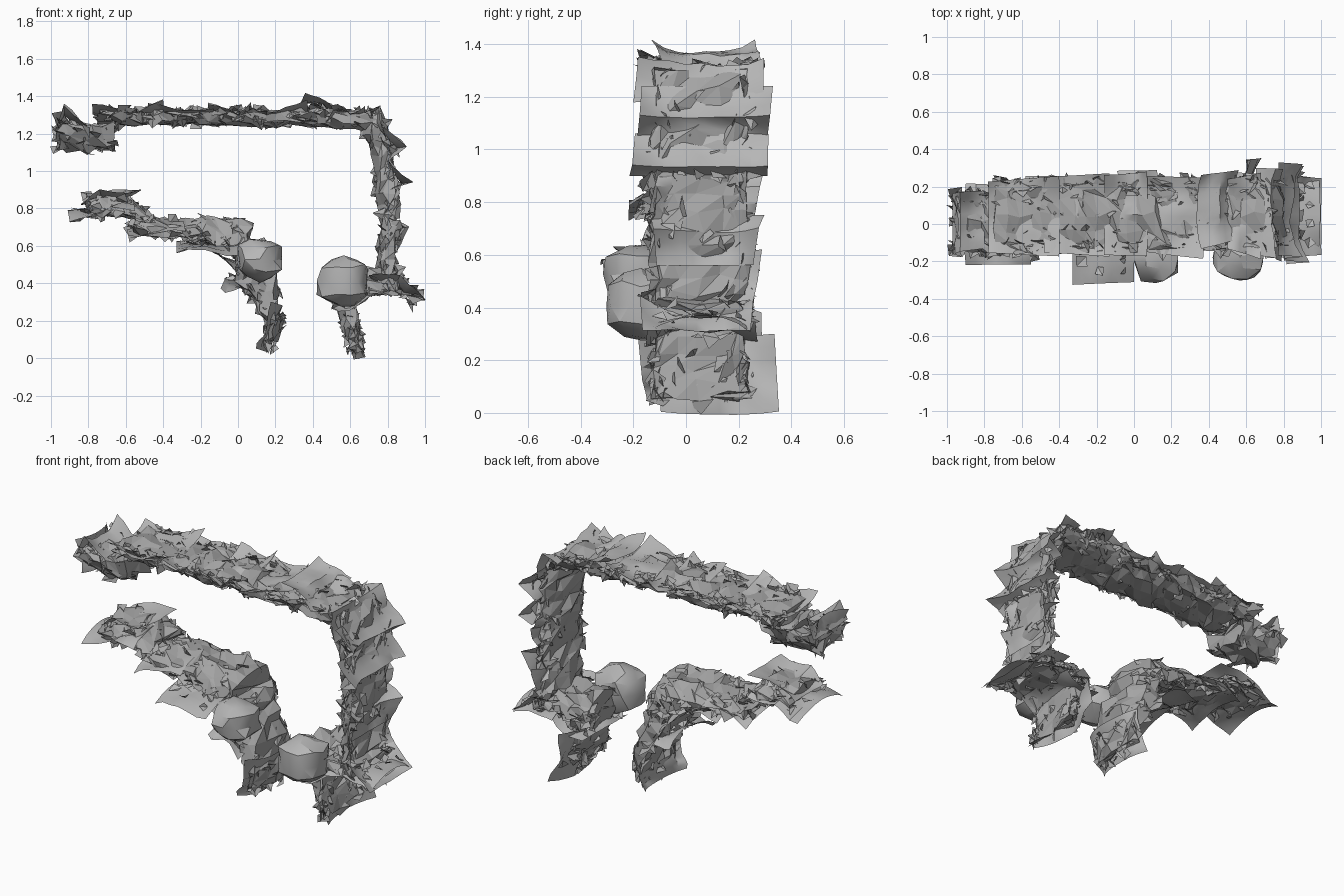
import bpy, bmesh, math, random
from mathutils import Vector, noise

if "Cube" in bpy.data.objects:
    bpy.data.objects.remove(bpy.data.objects["Cube"])

random.seed(11)


def stone(name, g):
    m = bpy.data.materials.new(name)
    m.diffuse_color = (g, g, g, 1)
    m.use_nodes = True
    m.node_tree.nodes["Principled BSDF"].inputs["Base Color"].default_value = m.diffuse_color
    return m


SHEET, CORE = stone("sheet_stone", .47), stone("core_stone", .38)


def finish(bm, name, mat, smooth=0):
    me = bpy.data.meshes.new(name)
    bm.to_mesh(me)
    bm.free()
    me.materials.append(mat)
    if smooth:
        me.polygons.foreach_set("use_smooth", [True] * len(me.polygons))
        me.set_sharp_from_angle(angle=math.radians(smooth))
    ob = bpy.data.objects.new(name, me)
    bpy.context.collection.objects.link(ob)
    return ob


def jit(a):
    return Vector([random.uniform(-a, a) for _ in range(3)])


def lerp_path(pts, t):
    """Point on a polyline, t in 0..1 by segment index."""
    f = t * (len(pts) - 1)
    i = min(int(f), len(pts) - 2)
    return Vector(pts[i]).lerp(Vector(pts[i + 1]), f - i)


def resample(pts, step):
    out = []
    for a, b in zip(pts, pts[1:]):
        a, b = Vector(a), Vector(b)
        n = max(1, round((b - a).length / step))
        out += [a.lerp(b, i / n) for i in range(n)]
    return out + [Vector(pts[-1])]


def shard(bm, p, n, size):
    """Bent chip of stone lying roughly across direction n."""
    n = (n.normalized() + jit(.75)).normalized()
    u = n.cross(jit(1)).normalized()
    w = n.cross(u)
    a, b = size * random.uniform(.6, 1), size * random.uniform(.5, .8)
    v = [bm.verts.new(p + q) for q in
         (u * a, w * b - n * size * .3, -u * a * .8, -w * b - n * size * .2)]
    bm.faces.new((v[0], v[1], v[2]))
    bm.faces.new((v[0], v[2], v[3]))


def rock_band(name, path, yc=.05, half=.18, ring=16):
    """Jagged rock core along (x, z, half thickness) points: flat outside,
    rounded inside, with loose chips."""
    bm = bmesh.new()
    pts = resample(path, .06)
    rings, chips = [], []
    for i, p in enumerate(pts):
        a, b = pts[max(i - 1, 0)], pts[min(i + 1, len(pts) - 1)]
        d = Vector((b.x - a.x, 0, b.y - a.y)).normalized()
        n = Vector((-d.z, 0, d.x))
        row = []
        for k in range(ring):
            t = 2 * math.pi * k / ring
            c, s = math.cos(t), math.sin(t)
            y = math.copysign(abs(c) ** .7, c) * half
            h = (.75 if s > -.01 else 1.7 * abs(s) ** .8 * -1 + .7) * p.z
            q = Vector((p.x, yc + y, p.y)) + n * h * random.uniform(.7, 1.15) + jit(.02)
            row.append(bm.verts.new(q))
            if random.random() < .5:
                out = Vector((0, y * 3, 0)) + n * (.3 if s > .1 else -.6)
                chips.append((q - n * h * .12, out, random.uniform(.035, .07)))
        rings.append(row)
    for r0, r1 in zip(rings, rings[1:]):
        for k in range(ring):
            m = (k + 1) % ring
            bm.faces.new((r0[k], r0[m], r1[m]))
            bm.faces.new((r0[k], r1[m], r1[k]))
    for r in (rings[0], rings[-1]):
        c = bm.verts.new(sum((v.co for v in r), Vector()) / ring)
        for k in range(ring):
            bm.faces.new((r[k], r[(k + 1) % ring], c))
    bmesh.ops.recalc_face_normals(bm, faces=bm.faces[:])
    for c in chips:
        shard(bm, *c)
    return finish(bm, name, CORE)


def slab(name, prof, y0, y1, sag=.06, nu=6, nv=8):
    """Wavy stone sheet swept across y from an (x, z) profile; its corners
    stick out and its middle sags back onto the rock. Chips lie on it."""
    bm = bmesh.new()
    off = Vector((random.uniform(0, 50), 0, 0))
    d = (Vector(prof[-1]) - Vector(prof[0])).normalized()
    inward = Vector((d.y, 0, -d.x))
    mid = Vector(prof[1]) - Vector(prof[0])
    ridge = inward.x * mid.x + inward.z * mid.y < -.02
    skew = [random.uniform(-.03, .03) for _ in range(4)]
    g, spots = [], []
    for i in range(nu + 1):
        u = i / nu
        p = lerp_path(prof, u)
        a = y0 + skew[0] * (1 - u) + skew[1] * u
        b = y1 + skew[2] * (1 - u) + skew[3] * u
        row = []
        for j in range(nv + 1):
            v = j / nv
            q = Vector((p.x, a + (b - a) * v, p.y))
            w = noise.noise(q * 9 + off) * .04
            rim = .3 if i in (0, nu) else 1
            drop = 4 * abs(u * (1 - u)) if ridge else abs(2 * u - 1)
            q += inward * (sag * math.sin(math.pi * v) ** .7 * drop + w * rim)
            row.append(bm.verts.new(q))
            if 0 < i < nu and 0 < j < nv and random.random() < .3:
                spots.append(q.copy())
        g.append(row)
    for i in range(nu):
        for j in range(nv):
            bm.faces.new((g[i][j], g[i + 1][j], g[i + 1][j + 1], g[i][j + 1]))
    for q in spots:
        shard(bm, q + inward * .015, -inward, random.uniform(.035, .06))
    return finish(bm, name, SHEET, 35)


def boulder(name, loc, scale):
    """Lumpy, slightly boxy stone."""
    bm = bmesh.new()
    bmesh.ops.create_icosphere(bm, subdivisions=2, radius=1)
    for v in bm.verts:
        c = v.co.copy()
        m = max(abs(c.x), abs(c.y), abs(c.z))
        c *= (.93 + .4 * (1 / m - 1)) * (1 + .17 * noise.noise(c * 1.7 + Vector(loc) * 9))
        v.co = Vector([c[k] * scale[k] + loc[k] for k in range(3)]) + jit(.008)
    return finish(bm, name, SHEET, 28)


# Rock cores
rock_band("roof_left_lump", [(-.95, 1.2, .085), (-.82, 1.18, .08), (-.67, 1.19, .075)], .01, .15)
rock_band("roof_band", [(-.74, 1.29, .04), (-.2, 1.285, .04), (.45, 1.285, .04), (.7, 1.27, .05)])
rock_band("right_wall", [(.71, 1.29, .06), (.76, 1.15, .065), (.795, .95, .055),
                         (.8, .7, .045), (.79, .4, .06)])
rock_band("right_ledge", [(.87, .39, .05), (.7, .41, .07), (.53, .4, .08)])
rock_band("right_leg", [(.57, .36, .06), (.59, .22, .045), (.64, .06, .03)])
rock_band("left_ledge_end", [(-.5, .77, .04), (-.62, .82, .075), (-.8, .81, .05)], .01, .17)
rock_band("left_ledge", [(.06, .64, .1), (-.12, .67, .085), (-.28, .69, .055), (-.56, .7, .035)])
rock_band("left_leg", [(.17, .1, .03), (.19, .2, .04), (.15, .34, .075), (.08, .45, .11), (.06, .62, .09)])

# Outer stone sheets: profile, y range
roof = [
    ([(-.96, 1.11), (-.97, 1.2), (-.995, 1.31)], -.14, .15),
    ([(-.97, 1.23), (-.93, 1.35), (-.8, 1.24)], -.15, .17),
    ([(-.78, 1.36), (-.6, 1.3), (-.4, 1.38)], -.15, .24),
    ([(-.48, 1.36), (-.3, 1.31), (-.13, 1.34)], -.16, .26),
    ([(-.16, 1.36), (0, 1.31), (.07, 1.37)], -.16, .26),
    ([(.06, 1.35), (.2, 1.31), (.37, 1.38)], -.16, .26),
    ([(.36, 1.42), (.46, 1.36), (.56, 1.33)], -.11, .28),
    ([(.5, 1.35), (.6, 1.31), (.68, 1.35)], -.16, .26),
    ([(.65, 1.31), (.77, 1.36), (.79, 1.18)], -.17, .27),
]
wall = [
    ([(.77, 1.24), (.9, 1.13), (.8, 1.05)], -.19, .31),
    ([(.8, 1.06), (.93, .94), (.82, .9)], -.19, .31),
    ([(.8, .93), (.85, .86), (.81, .76)], -.12, .27),
    ([(.8, .75), (.9, .7), (.84, .56)], -.12, .27),
    ([(.83, .62), (.8, .5), (.87, .43)], -.12, .27),
    ([(.7, .44), (.86, .43), (1, .31)], -.17, .27),
    ([(.99, .31), (.82, .36), (.7, .34)], -.15, .27),
    ([(.72, .35), (.6, .25), (.5, .27)], -.14, .26),
    ([(.62, .3), (.61, .15), (.68, .005)], -.12, .33),
]
left = [
    ([(-.55, .79), (-.74, .79), (-.9, .73)], -.2, .19),
    ([(-.84, .82), (-.74, .9), (-.52, .9)], -.14, .16),
    ([(-.28, .68), (-.45, .68), (-.58, .62)], -.18, .24),
    ([(0, .55), (-.18, .59), (-.33, .56)], -.33, .2),
    ([(0, .44), (-.12, .58), (-.3, .67)], -.14, .26),
    ([(.12, .28), (.02, .38), (-.09, .38)], -.17, .26),
    ([(.1, .05), (.15, .12), (.18, .3)], -.16, .26),
]
for label, group in (("roof_sheet", roof), ("wall_sheet", wall), ("ledge_sheet", left)):
    for k, (prof, a, b) in enumerate(group):
        slab(f"{label}_{k + 1}", prof, a, b)

# Boulders at the front
boulder("left_boulder", (.12, -.18, .53), (.13, .14, .12))
boulder("right_boulder", (.56, -.17, .41), (.145, .14, .14))
